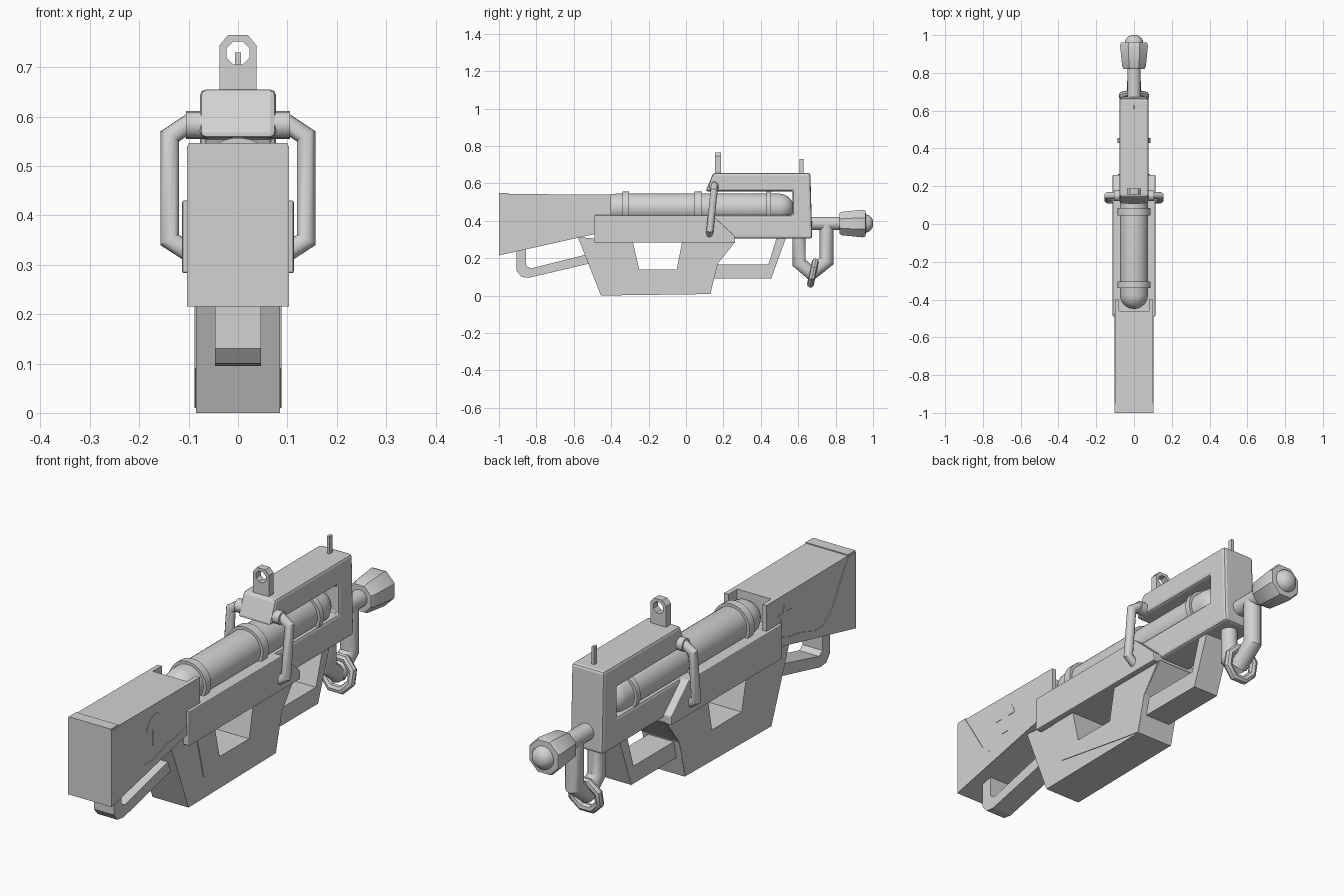
import bpy, bmesh, math
from mathutils import Vector, Matrix

if "Cube" in bpy.data.objects:
    bpy.data.objects.remove(bpy.data.objects["Cube"])

grey = bpy.data.materials.new("light_grey")
grey.use_nodes = True
grey.diffuse_color = (0.65, 0.65, 0.65, 1)
grey.node_tree.nodes["Principled BSDF"].inputs["Base Color"].default_value = (0.65, 0.65, 0.65, 1)


def finish(name, bm, bevel=0, smooth=False):
    bmesh.ops.recalc_face_normals(bm, faces=bm.faces)
    mesh = bpy.data.meshes.new(name)
    bm.to_mesh(mesh)
    bm.free()
    mesh.materials.append(grey)
    ob = bpy.data.objects.new(name, mesh)
    bpy.context.collection.objects.link(ob)
    if bevel:
        mod = ob.modifiers.new("bevel", "BEVEL")
        mod.width, mod.segments = bevel, 2
    if smooth:
        bpy.ops.object.select_all(action="DESELECT")
        ob.select_set(True)
        bpy.context.view_layer.objects.active = ob
        bpy.ops.object.shade_smooth_by_angle(angle=math.radians(35))
    return ob


def slab(name, outline, x0, x1, bevel=0):
    """Side outline in (y, z), extruded from x0 to x1."""
    bm = bmesh.new()
    face = bm.faces.new([bm.verts.new((x0, y, z)) for y, z in outline])
    ext = bmesh.ops.extrude_face_region(bm, geom=[face])
    moved = [v for v in ext["geom"] if isinstance(v, bmesh.types.BMVert)]
    bmesh.ops.translate(bm, vec=(x1 - x0, 0, 0), verts=moved)
    return finish(name, bm, bevel)


def skin(name, rings, closed=False):
    """Bridge a row of equal rings, capping the ends unless closed."""
    bm = bmesh.new()
    rows = [[bm.verts.new(p) for p in ring] for ring in rings]
    n = len(rows[0])
    for i in range(len(rows) - (not closed)):
        a, b = rows[i], rows[(i + 1) % len(rows)]
        for j in range(n):
            k = (j + 1) % n
            bm.faces.new((a[j], a[k], b[k], b[j]))
    if not closed:
        bm.faces.new(rows[0])
        bm.faces.new(rows[-1])
    return finish(name, bm, smooth=True)


def lathe(name, profile, z, n=24):
    """Profile of (y, radius) spun around a lengthwise axis."""
    angles = [math.tau * (j + 0.5) / n for j in range(n)]
    return skin(name, [[(r * math.cos(a), y, z + r * math.sin(a)) for a in angles]
                       for y, r in profile])


def tube(name, path, radius, n=12):
    """Round tube with mitred corners along a flat path."""
    pts = [Vector(p) for p in path]
    d = [(b - a).normalized() for a, b in zip(pts, pts[1:])]
    normal = d[0].cross(d[1]).normalized() if len(d) > 1 else d[0].orthogonal().normalized()
    rings = []
    for i, p in enumerate(pts):
        before, after = d[max(i - 1, 0)], d[min(i, len(d) - 1)]
        t = (before + after).normalized()
        side = t.cross(normal).normalized() / max(t.dot(after), 0.3)
        rings.append([p + radius * (math.cos(math.tau * j / n) * normal
                                    + math.sin(math.tau * j / n) * side) for j in range(n)])
    return skin(name, rings)


# Stock, with cheeks around the rounded end of the tank
slab("stock", [(-1, .543), (-.46, .54), (-.46, .335), (-1, .215)], -.1, .1)
slab("stock_lip", [(-1, .547), (-.95, .547), (-.95, .54), (-1, .54)], -.1, .1)
wave = [(-.95, .54), (-.9, .46), (-.84, .36), (-.78, .31), (-.72, .31), (-.63, .34),
        (-.55, .35), (-.49, .37)]
star = [((.05 if i % 2 == 0 else .02) * math.sin(i * math.pi / 5) - .52,
         (.05 if i % 2 == 0 else .02) * math.cos(i * math.pi / 5) + .45) for i in range(10)]
arch = [(-.7 + .06 * math.cos(i * math.pi / 8), .44 + .06 * math.sin(i * math.pi / 8))
        for i in range(9)]
stem = [(-.72, .44), (-.72, .37), (-.68, .37), (-.68, .44)]
for side, s in (("left", 1), ("right", -1)):
    slab(side + "_stock_cheek", [(-.46, .54), (-.4, .54), (-.4, .33), (-.46, .33)], s * .08, s * .1)
    slab(side + "_wave_plate", wave + [(-.49, .33), (-1, .215), (-1, .54)], s * .099, s * .103)
slab("star_plate", star, -.099, -.102)
slab("arch_plate", arch, .099, .102)
slab("arch_stem_plate", stem, .099, .102)

# Loop under the stock
slab("stock_loop", [(-.905, .25), (-.905, .13), (-.88, .1), (-.84, .095), (-.5, .175),
                    (-.53, .22), (-.83, .145), (-.855, .16), (-.855, .26)], -.047, .047)

# Main rail and framed receiver
slab("main_rail", [(-.49, .43), (.14, .43), (.26, .32), (.26, .283), (-.49, .283)],
     -.113, .113, .004)
slab("receiver_frame", [(.105, .557), (.145, .655), (.665, .655), (.675, .305), (.1, .305),
                        (.1, .43), (.57, .43), (.57, .557)], -.077, .077, .012)

# Tank with domed ends and bands
dome = [(math.sin(math.radians(a)), math.cos(math.radians(a))) for a in (0, 20, 40, 60, 75, 87)]
lathe("tank", [(-.375 - .075 * s, .075 * c) for s, c in reversed(dome)]
      + [(.5 + .075 * s, .075 * c) for s, c in dome], .47, 32)
for i, (a, b) in enumerate([(-.34, -.305), (.045, .085), (.43, .455)]):
    lathe(f"tank_band_{i + 1}", [(a, .074), (a, .087), (b, .087), (b, .074)], .47, 32)

# Grip body with an open hand hole, and its raised side panels
hole = [(-.02, .29), (-.05, .14), (-.25, .14), (-.285, .29)]
slab("grip", [(-.578, .312), (-.455, 0), (.13, .008), (.17, .17), (.265, .29)] + hole, -.085, .085)
panel = [(-.405, .29), (-.355, .09), (.03, .025), (.13, .01), (.17, .17), (.26, .29)] + hole
for side, s in (("left", 1), ("right", -1)):
    slab(side + "_grip_panel", panel, s * .084, s * .088)

# Forward guard loop
slab("guard_loop", [(.14, .09), (.455, .09), (.535, .31), (.485, .31), (.44, .165), (.14, .165)],
     -.06, .06)

# Side handles and their pivots
for side, s in (("left", 1), ("right", -1)):
    tube(side + "_handle_pivot", [(s * .06, .15, .583), (s * .105, .15, .583)], .028, 16)
    tube(side + "_handle", [(s * .09, .152, .592), (s * .138, .15, .56), (s * .138, .128, .35),
                            (s * .095, .125, .322)], .019)

# Rear sight: chamfered plate with an octagonal hole, and the front blade
bm = bmesh.new()
outer = [(.037, .745), (.02, .765), (-.02, .765), (-.037, .745),
         (-.037, .715), (-.037, .64), (.037, .64), (.037, .715)]
angles = [math.radians(22.5 + 45 * i) for i in range(8)]
inner = [(.025 * math.cos(a), .729 + .025 * math.sin(a)) for a in angles]
loops = [[bm.verts.new((x, y, z)) for x, z in ring]
         for ring, y in ((outer, .155), (outer, .187), (inner, .187), (inner, .155))]
for i in range(4):
    a, b = loops[i], loops[(i + 1) % 4]
    for j in range(8):
        k = (j + 1) % 8
        bm.faces.new((a[j], a[k], b[k], b[j]))
finish("rear_sight", bm)
slab("front_sight", [(.608, .64), (.608, .73), (.628, .73), (.628, .64)], -.006, .006)

# Barrel and flared muzzle
lathe("barrel", [(.64, .036), (.85, .036)], .385, 16)
lathe("muzzle", [(.82, .06), (.835, .068), (.945, .08), (.96, .074), (.962, .05)], .385, 8)
lathe("muzzle_tip", [(.95, .05), (.975, .047), (.992, .032), (1, .016)], .385, 16)

# Bent foregrip pipes and the hanging ring
tube("front_pipe", [(0, .752, .38), (0, .752, .185), (0, .665, .115)], .037)
tube("rear_pipe", [(0, .605, .33), (0, .605, .175), (0, .675, .115)], .035)
tilt = Matrix.Translation((0, .678, .12)) @ Matrix.Rotation(math.radians(-12), 4, "X")
rings = []
for i in range(8):
    a = math.radians(22.5 + 45 * i)
    rings.append([tilt @ Vector(((.068 + .018 * math.cos(b)) * math.cos(a), .018 * math.sin(b),
                                 (.068 + .018 * math.cos(b)) * math.sin(a)))
                  for b in [math.tau * j / 8 for j in range(8)]])
skin("hanging_ring", rings, closed=True)
